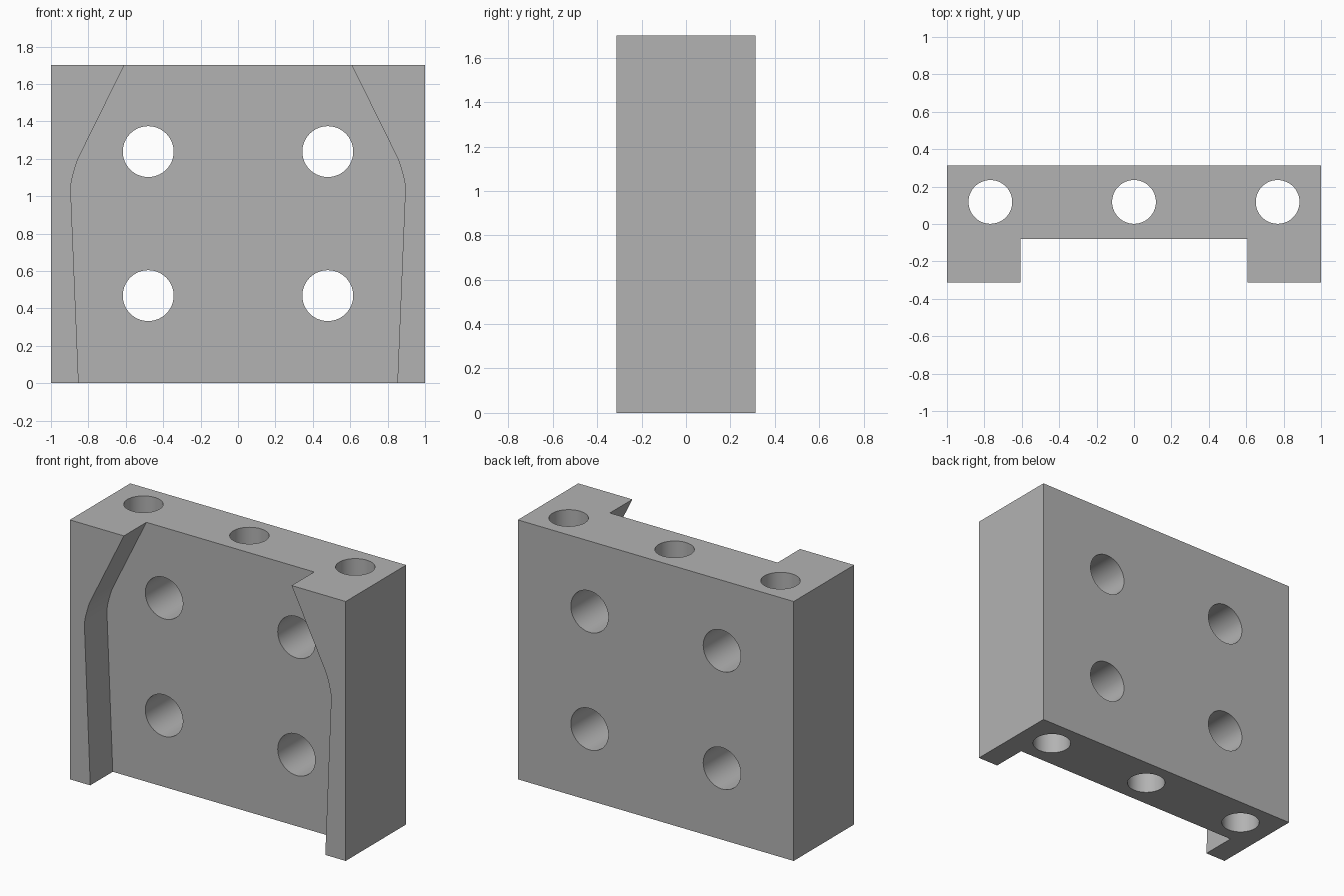
import bpy, bmesh, math

if "Cube" in bpy.data.objects:
    bpy.data.objects.remove(bpy.data.objects["Cube"])

W, D, H = 1.0, 0.313, 1.70      # half width, half depth, height
FLOOR_Y = -0.08                 # front face of the recessed plate

grey = bpy.data.materials.new("light_grey")
grey.diffuse_color = (0.45, 0.45, 0.45, 1)
grey.use_nodes = True
grey.node_tree.nodes["Principled BSDF"].inputs["Base Color"].default_value = grey.diffuse_color


def prism(name, outline, y0, y1):
    """Extrude an x-z outline along y."""
    bm = bmesh.new()
    face = bm.faces.new([bm.verts.new((x, y0, z)) for x, z in outline])
    new = bmesh.ops.extrude_face_region(bm, geom=[face])["geom"]
    bmesh.ops.translate(bm, vec=(0, y1 - y0, 0),
                        verts=[v for v in new if isinstance(v, bmesh.types.BMVert)])
    bmesh.ops.recalc_face_normals(bm, faces=bm.faces)
    mesh = bpy.data.meshes.new(name)
    bm.to_mesh(mesh)
    bm.free()
    obj = bpy.data.objects.new(name, mesh)
    bpy.context.collection.objects.link(obj)
    return obj


def drill(radius, location, rotation=(0, 0, 0)):
    bpy.ops.mesh.primitive_cylinder_add(vertices=64, radius=radius, depth=5,
                                        location=location, rotation=rotation)
    return bpy.context.object


# Solid block
block = prism("mounting_block", [(-W, 0), (W, 0), (W, H), (-W, H)], -D, D)
block.data.materials.append(grey)

# Front recess: flared sides with a soft bend, narrowing to the top
side = [(0.848, -0.1), (0.852, 0), (0.895, 1.05), (0.888, 1.09), (0.875, 1.14),
        (0.861, 1.185), (0.845, 1.22), (0.608, H), (0.558, H + 0.1)]
cutters = [prism("recess_cutter", side + [(-x, z) for x, z in reversed(side)],
                 -D - 0.2, FLOOR_Y)]

# Four holes front to back, three holes top to bottom
for x in (-0.48, 0.48):
    for z in (0.468, 1.238):
        cutters.append(drill(0.136, (x, 0, z), (math.pi / 2, 0, 0)))
for x in (-0.768, 0, 0.768):
    cutters.append(drill(0.117, (x, 0.118, H / 2)))

# Cut, then bake the result and remove the cutters
for cutter in cutters:
    mod = block.modifiers.new("cut", "BOOLEAN")
    mod.operation, mod.solver, mod.object = "DIFFERENCE", "EXACT", cutter
bpy.context.view_layer.update()
baked = bpy.data.meshes.new_from_object(
    block.evaluated_get(bpy.context.evaluated_depsgraph_get()))
block.modifiers.clear()
block.data = baked
baked.materials.clear()
baked.materials.append(grey)
for poly in baked.polygons:
    poly.material_index = 0
for cutter in cutters:
    bpy.data.objects.remove(cutter)

# Smooth bores, crisp edges
bpy.ops.object.select_all(action="DESELECT")
block.select_set(True)
bpy.context.view_layer.objects.active = block
bpy.ops.object.shade_smooth_by_angle(angle=math.radians(20))
